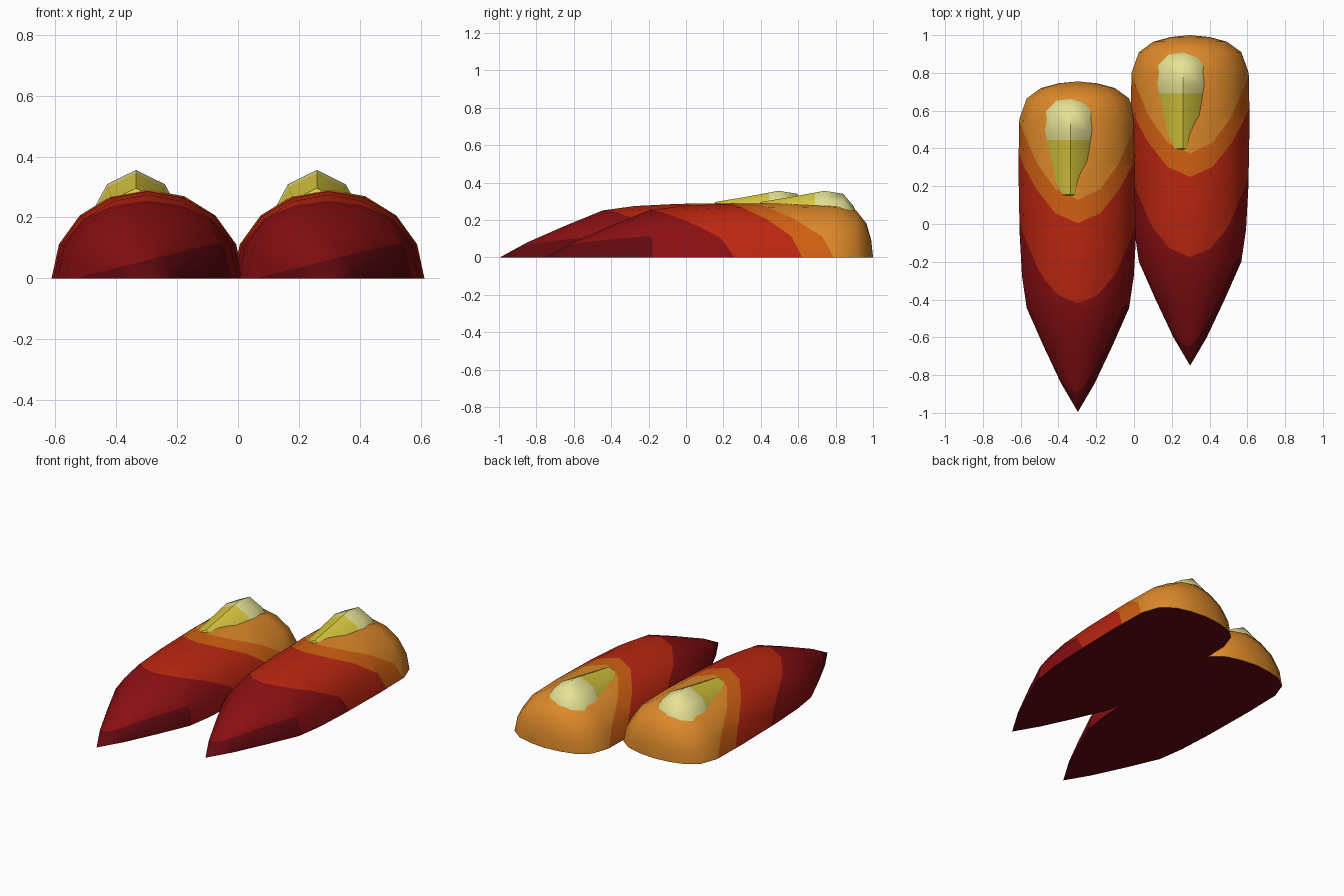
import bpy, bmesh, math

if "Cube" in bpy.data.objects:
    bpy.data.objects.remove(bpy.data.objects["Cube"])


def mat(name, hexcol):
    lin = []
    for i in (0, 2, 4):
        c = int(hexcol[i:i + 2], 16) / 255
        lin.append(c / 12.92 if c < 0.04045 else ((c + 0.055) / 1.055) ** 2.4)
    m = bpy.data.materials.new(name)
    m.diffuse_color = (*lin, 1)
    m.use_nodes = True
    m.node_tree.nodes["Principled BSDF"].inputs["Base Color"].default_value = m.diffuse_color
    return m


skin = [mat("light orange", "dc8829"), mat("deep orange", "d06012"), mat("red", "bb2610"),
        mat("dark red", "8a0f12"), mat("maroon", "62090f")]
nail_cols = [mat("cream", "e6e294"), mat("yellow", "dccb3e")]


def half_lathe(rings, width, height, sides):
    """Open half-round shell along y from (y, scale) rings."""
    bm = bmesh.new()
    rows = []
    for y, s in rings:
        rows.append([bm.verts.new((width * s * math.cos(math.pi * i / sides), y,
                                   height * s * math.sin(math.pi * i / sides)))
                     for i in range(sides + 1)])
    for a, b in zip(rows, rows[1:]):
        for i in range(sides):
            bm.faces.new((a[i], a[i + 1], b[i + 1], b[i]))
    bmesh.ops.remove_doubles(bm, verts=bm.verts[:], dist=1e-4)
    return bm


def paint(bm, field, index):
    """Cut the shell where the field crosses zero and colour the negative side."""
    new = []
    for e in bm.edges[:]:
        a, b = e.verts
        fa, fb = field(a.co), field(b.co)
        if fa * fb < 0:
            new.append(bmesh.utils.edge_split(e, a, fa / (fa - fb))[1])
    if new:
        bmesh.ops.connect_verts(bm, verts=new)
    fresh = set(new)
    for f in bm.faces:
        if sum(field(v.co) for v in f.verts if v not in fresh) < 0:
            f.material_index = index


def finish(bm, name, mats, loc, base_index):
    # close the flat underside
    rim = [e for e in bm.edges if e.is_boundary]
    for f in bmesh.ops.contextual_create(bm, geom=rim)["faces"]:
        f.material_index = base_index
    bmesh.ops.recalc_face_normals(bm, faces=bm.faces[:])
    me = bpy.data.meshes.new(name)
    bm.to_mesh(me)
    bm.free()
    for m in mats:
        me.materials.append(m)
    ob = bpy.data.objects.new(name, me)
    ob.location = loc
    bpy.context.collection.objects.link(ob)
    bpy.ops.object.select_all(action='DESELECT')
    ob.select_set(True)
    bpy.context.view_layer.objects.active = ob
    bpy.ops.object.shade_smooth_by_angle(angle=math.radians(40))


BODY = [(-.75, 0), (-.6, .28), (-.4, .58), (-.2, .86), (-.03, .94), (.2, .98), (.55, 1),
        (.8, .985), (.91, .86), (.965, .62), (.99, .32), (1, 0)]
NAIL = [(.27, 0), (.40, .83), (.55, .9), (.74, 1), (.84, .955), (.895, .77), (.915, .64), (.925, 0)]

for side, x, y in (("left", -.297, -.245), ("right", .297, 0)):
    # pointed body with colour bands
    bm = half_lathe(BODY, .315, .292, 8)
    for i, (a, k) in enumerate([(.79, 5), (.62, 4.5), (.26, 6.7)], 1):
        paint(bm, lambda c, a=a, k=k: c.y + k * c.z ** 2 - a, i)
    paint(bm, lambda c: max(c.y + .18, c.z - .06 - .25 * c.x), 4)
    finish(bm, side + "_body", skin, (x, y, 0), 4)
    # raised teardrop on top
    bm = half_lathe(NAIL, .19, .352, 6)
    paint(bm, lambda c: c.y - .69, 1)
    finish(bm, side + "_teardrop", nail_cols, (x - .038, y, .004), 1)
